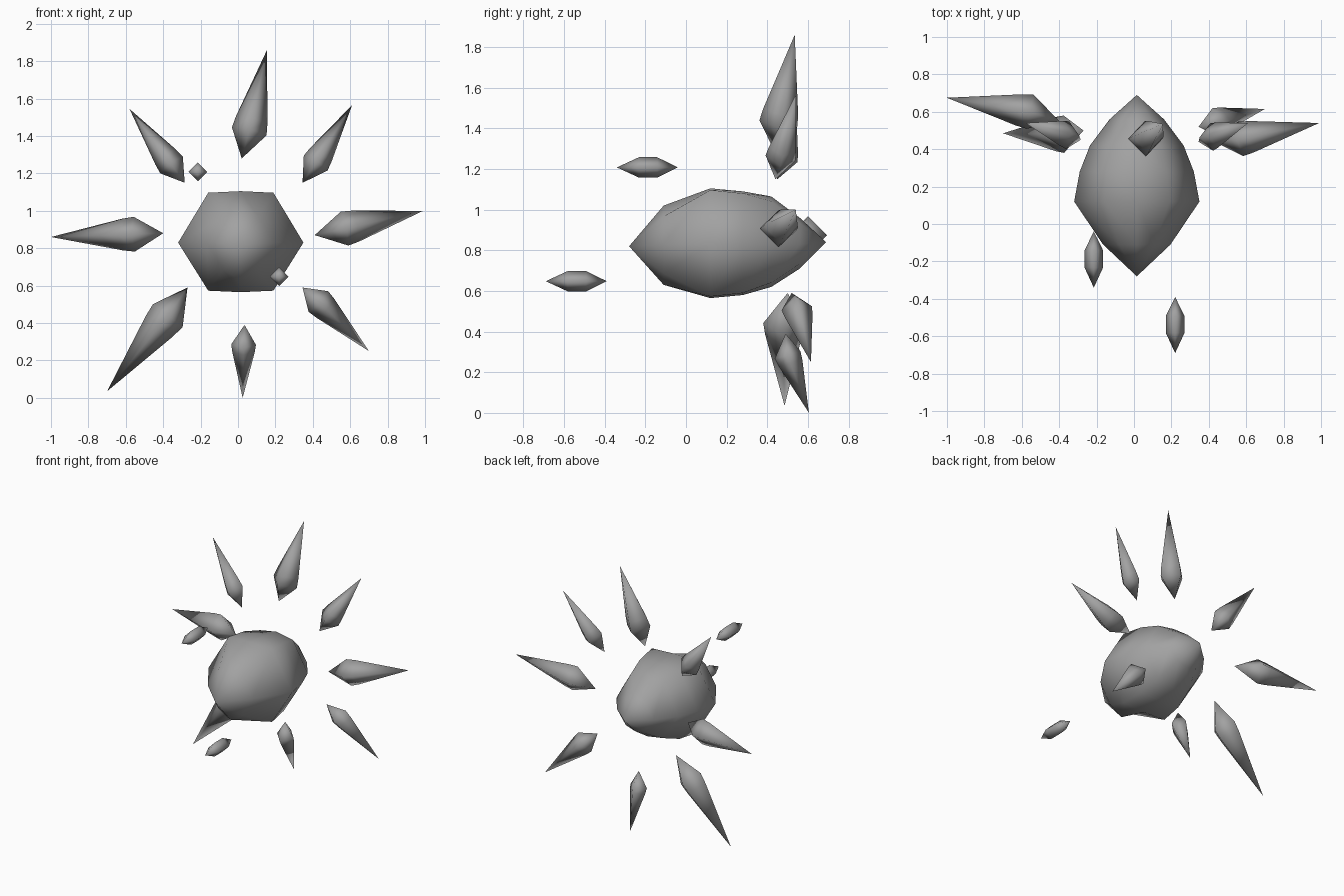
import bpy
import bmesh
from mathutils import Vector

cube = bpy.data.objects.get("Cube")
if cube:
    bpy.data.objects.remove(cube, do_unlink=True)

GREY = (0.36, 0.36, 0.36, 1)
stone = bpy.data.materials.new("grey stone")
stone.use_nodes = True
stone.diffuse_color = GREY
bsdf = stone.node_tree.nodes["Principled BSDF"]
bsdf.inputs["Base Color"].default_value = GREY
bsdf.inputs["Roughness"].default_value = 0.7


def crystal(name, start, rings, end):
    """Skin a pointed crystal: start tip, rings of points, end tip."""
    bm = bmesh.new()
    a, b = bm.verts.new(start), bm.verts.new(end)
    loops = [[bm.verts.new(p) for p in ring] for ring in rings]
    n = len(loops[0])
    for i in range(n):
        j = (i + 1) % n
        bm.faces.new((a, loops[0][j], loops[0][i]))
        bm.faces.new((b, loops[-1][i], loops[-1][j]))
        for lo, hi in zip(loops, loops[1:]):
            bm.faces.new((lo[i], lo[j], hi[j], hi[i]))
    bmesh.ops.recalc_face_normals(bm, faces=bm.faces)
    for f in bm.faces:
        f.smooth = True
    mesh = bpy.data.meshes.new(name)
    bm.to_mesh(mesh)
    bm.free()
    mesh.materials.append(stone)
    obj = bpy.data.objects.new(name, mesh)
    bpy.context.collection.objects.link(obj)
    return obj


def diamond(centre, axis, r):
    """Four points around an axis, two of them in the front plane."""
    d = axis.normalized()
    side = d.cross(Vector((0, 1, 0))).normalized()
    if abs(d.y) > 0.9:
        side = Vector((1, 0, 0))
    up = d.cross(side)
    return [centre + v * r for v in (side, up, -side, -up)]


# Core boulder: y, half width, height above, height below, corner fullness
sections = [
    (-0.11, 0.18, 0.19, 0.20, 0.72),
    (0.12, 0.335, 0.275, 0.265, 0.97),
    (0.28, 0.305, 0.26, 0.25, 0.96),
    (0.42, 0.25, 0.235, 0.21, 0.90),
    (0.56, 0.145, 0.13, 0.12, 0.80),
]
mid = Vector((0.015, 0, 0.83))
rings = []
for y, w, t, b, k in sections:
    c = 0.52 * w
    outline = [(w, 0), (c, k * t), (0, t), (-c, k * t),
               (-w, 0), (-c, -k * b), (0, -b), (c, -k * b)]
    rings.append([mid + Vector((x, y, z)) for x, z in outline])
crystal("core_boulder", mid + Vector((0, -0.28, -0.01)), rings,
        mid + Vector((0, 0.69, 0.01)))

# Shards radiating around the core: inner tip, girdle centre, outer tip, radius
shards = {
    "top": ((0.02, 0.44, 1.28), (0.06, 0.455, 1.425), (0.155, 0.535, 1.86), 0.095),
    "upper_left": ((0.345, 0.44, 1.15), (0.415, 0.465, 1.255), (0.61, 0.54, 1.565), 0.075),
    "left": ((0.41, 0.45, 0.87), (0.57, 0.455, 0.905), (0.99, 0.54, 1.0), 0.093),
    "lower_left": ((0.345, 0.52, 0.59), (0.43, 0.545, 0.515), (0.70, 0.615, 0.25), 0.076),
    "bottom": ((0.035, 0.49, 0.39), (0.03, 0.5, 0.285), (0.025, 0.605, 0.0), 0.066),
    "lower_right": ((-0.27, 0.5, 0.59), (-0.375, 0.48, 0.44), (-0.70, 0.485, 0.035), 0.1),
    "right": ((-0.40, 0.55, 0.88), (-0.555, 0.6, 0.875), (-1.0, 0.675, 0.86), 0.093),
    "upper_right": ((-0.285, 0.45, 1.15), (-0.355, 0.475, 1.245), (-0.58, 0.54, 1.545), 0.075),
}
for name, (inner, girdle, outer, r) in shards.items():
    inner, girdle, outer = Vector(inner), Vector(girdle), Vector(outer)
    axis = outer - inner
    crystal(name + "_shard", inner,
            [diamond(girdle, axis, r),
             diamond(girdle.lerp(outer, 0.14), axis, r * 0.91)], outer)

# Two small splinters floating ahead of the core
for name, front in (("upper_splinter", (-0.215, -0.34, 1.208)),
                    ("lower_splinter", (0.22, -0.69, 0.648))):
    start = Vector(front)
    axis = Vector((0, 0.3, 0))
    crystal(name, start,
            [diamond(start + axis * f, axis, 0.05) for f in (0.36, 0.66)],
            start + axis)
